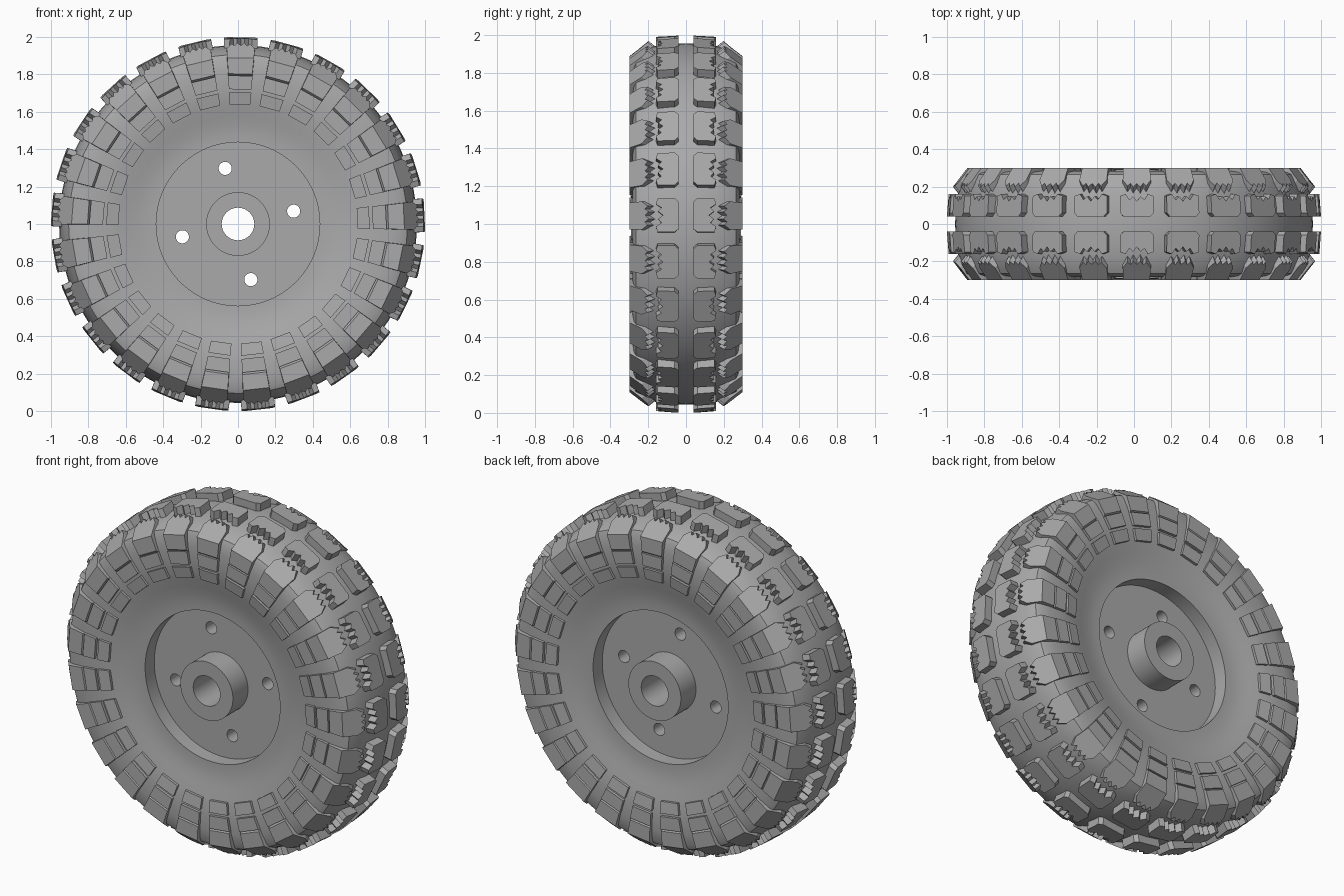
import bpy, bmesh, math
from mathutils import Matrix, Vector

cube = bpy.data.objects.get("Cube")
if cube:
    bpy.data.objects.remove(cube, do_unlink=True)

GREY = (0.40, 0.40, 0.40, 1)
grey = bpy.data.materials.new("grey")
grey.use_nodes = True
grey.diffuse_color = GREY
grey.node_tree.nodes["Principled BSDF"].inputs["Base Color"].default_value = GREY

LUGS = 25
STEP = 2 * math.pi / LUGS
PHASE = math.radians(89.1)
CENTRE = Vector((0, 0, 1))


def make_object(name, bm):
    bmesh.ops.recalc_face_normals(bm, faces=bm.faces[:])
    mesh = bpy.data.meshes.new(name)
    bm.to_mesh(mesh)
    bm.free()
    mesh.materials.append(grey)
    ob = bpy.data.objects.new(name, mesh)
    bpy.context.collection.objects.link(ob)
    return ob


def smooth(ob, degrees):
    bpy.ops.object.select_all(action="DESELECT")
    ob.select_set(True)
    bpy.context.view_layer.objects.active = ob
    bpy.ops.object.shade_smooth_by_angle(angle=math.radians(degrees))


def lathe(name, half, segments=100):
    """Spin a closed ring section; half is (radius, y) for y > 0, mirrored to -y."""
    pts = half + [(r, -y) for r, y in reversed(half) if y > 0]
    bm = bmesh.new()
    rings = []
    for i in range(segments):
        a = 2 * math.pi * i / segments
        rings.append([bm.verts.new((r * math.cos(a), y, 1 + r * math.sin(a))) for r, y in pts])
    for i in range(segments):
        a, b = rings[i], rings[(i + 1) % segments]
        for j in range(len(pts)):
            k = (j + 1) % len(pts)
            bm.faces.new((a[j], a[k], b[k], b[j]))
    return make_object(name, bm)


def lug_ring(name, patches, sink):
    """Repeat raised blocks round both sides. Each patch is a list of faces,
    each face a list of (angle, radius, y); sink is the (radius, y) depth."""
    bm = bmesh.new()
    for n in range(LUGS):
        for side in (1, -1):
            for patch in patches:
                made, faces = {}, []
                for outline in patch:
                    loop = []
                    for t, r, y in outline:
                        key = (t, r, y)
                        if key not in made:
                            a = PHASE + n * STEP + t
                            made[key] = bm.verts.new((r * math.cos(a), side * y, 1 + r * math.sin(a)))
                        loop.append(made[key])
                    faces.append(bm.faces.new(loop))
                a = PHASE + n * STEP
                shift = Vector((sink[0] * math.cos(a), side * sink[1], sink[0] * math.sin(a)))
                ext = bmesh.ops.extrude_face_region(bm, geom=faces, use_keep_orig=True)
                low = [g for g in ext["geom"] if isinstance(g, bmesh.types.BMVert)]
                bmesh.ops.translate(bm, verts=low, vec=shift)
    return make_object(name, bm)


# Tyre carcass with dished sidewalls
tyre = lathe("tyre", [(0.437, 0.235), (0.48, 0.236), (0.53, 0.243), (0.58, 0.254),
                      (0.63, 0.267), (0.68, 0.277), (0.74, 0.283), (0.82, 0.283),
                      (0.88, 0.276), (0.905, 0.265), (0.925, 0.225), (0.94, 0.17),
                      (0.952, 0.09), (0.956, 0)])
smooth(tyre, 25)

# Wheel disc, drilled with four bolt holes
disc = lathe("wheel_disc", [(0.13, 0.15), (0.44, 0.15)])
bm = bmesh.new()
for i in range(4):
    a = math.radians(103 + 90 * i)
    pos = Vector((0.305 * math.cos(a), 0, 1 + 0.305 * math.sin(a)))
    bmesh.ops.create_cone(bm, cap_ends=True, segments=32, radius1=0.035, radius2=0.035, depth=0.6,
                          matrix=Matrix.Translation(pos) @ Matrix.Rotation(math.pi / 2, 4, "X"))
drill = make_object("bolt_hole_cutter", bm)
cut = disc.modifiers.new("bolt_holes", "BOOLEAN")
cut.operation = "DIFFERENCE"
cut.solver = "EXACT"
cut.object = drill
bpy.context.view_layer.objects.active = disc
bpy.ops.object.modifier_apply(modifier=cut.name)
bpy.data.objects.remove(drill, do_unlink=True)
smooth(disc, 30)

# Hub tube with open axle hole
hub = lathe("hub", [(0.087, 0.29), (0.17, 0.29)])
smooth(hub, 30)

# Centre tread lugs: zigzag outer edge, clipped inner corners
edge = [(0.09, 0.15), (0.06, 0.16), (0.04, 0.13), (0.02, 0.148), (0, 0.122)]
right = [(0.072, 0.04), (0.09, 0.06)] + edge
outline = right + [(-t, y) for t, y in reversed(right) if t > 0]
centre = [[(t, 1.0 - 0.08 * max(0, y - 0.04), y) for t, y in outline]]
lug_ring("centre_lugs", [centre], (-0.08, 0))

# Shoulder lugs: a flat sidewall pad wrapping over to a notched tip
W = 0.08
tip = [(W, 0.235), (0.052, 0.203), (0.036, 0.218), (0.02, 0.198), (0, 0.217)]
tip += [(-t, y) for t, y in reversed(tip) if t > 0]
slope = [(W, 0.89, 0.30)] + [(t, 0.89 + 0.77 * (0.30 - y), y) for t, y in tip] + [(-W, 0.89, 0.30)]
pad = [(-W, 0.805, 0.30), (W, 0.805, 0.30), (W, 0.89, 0.30), (-W, 0.89, 0.30)]
lug_ring("shoulder_lugs", [[slope, pad]], (-0.04, -0.05))


# Small sidewall blocks in two rows
def block(r0, r1, w, y0, y1):
    return [[(-w, r0, y0), (w, r0, y0), (w, r1, y1), (-w, r1, y1)]]


lug_ring("sidewall_blocks", [block(0.64, 0.705, 0.086, 0.284, 0.295),
                             block(0.722, 0.795, 0.083, 0.298, 0.30)], (0, -0.05))
